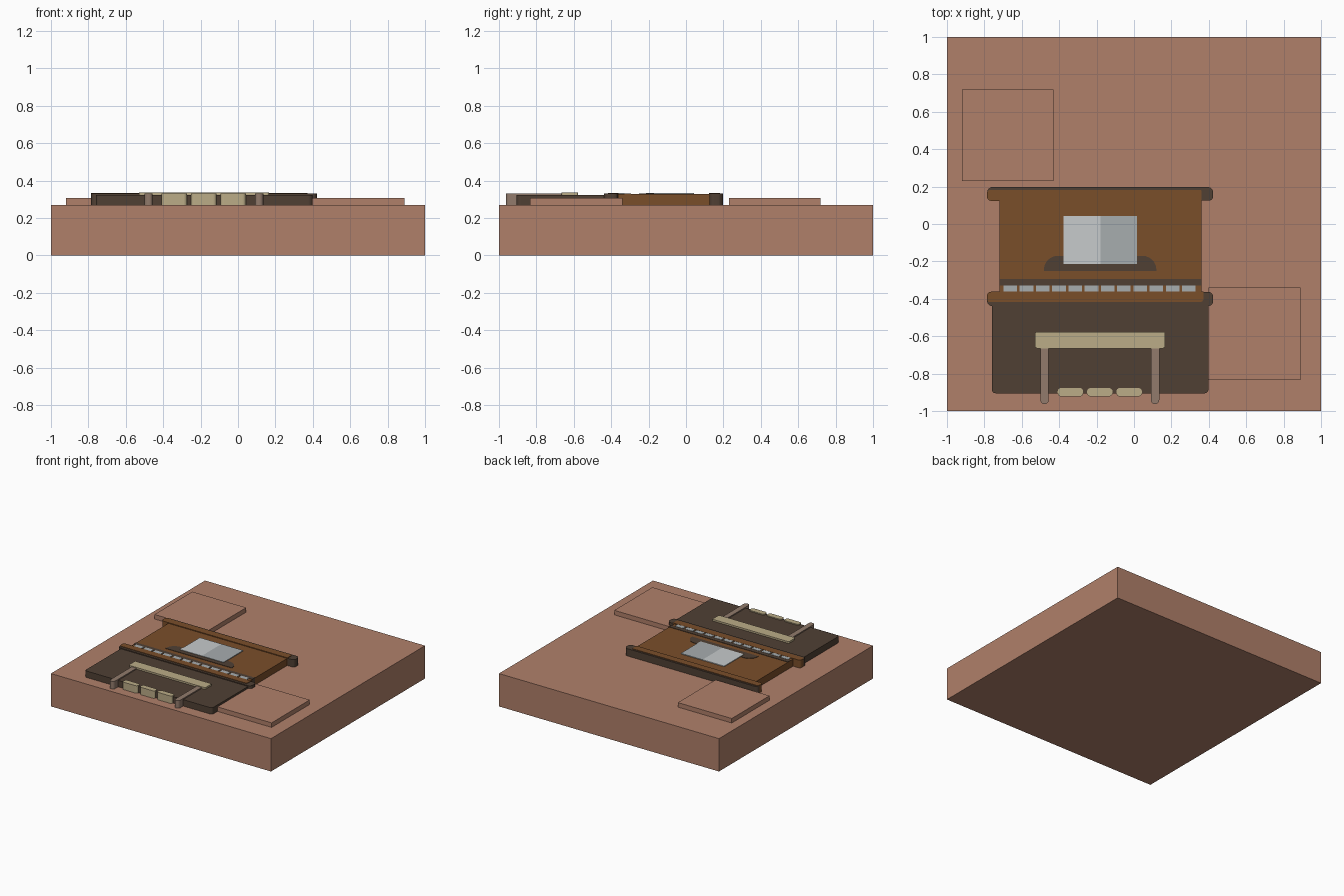
import bpy, bmesh, math

if "Cube" in bpy.data.objects:
    bpy.data.objects.remove(bpy.data.objects["Cube"])


def material(name, r, g, b):
    """Flat colour given as 0-255 sRGB, stored linear."""
    def lin(c):
        c /= 255
        return c / 12.92 if c <= 0.04045 else ((c + 0.055) / 1.055) ** 2.4
    m = bpy.data.materials.new(name)
    m.diffuse_color = (lin(r), lin(g), lin(b), 1)
    m.use_nodes = True
    m.node_tree.nodes["Principled BSDF"].inputs["Base Color"].default_value = m.diffuse_color
    return m


CLAY = material("clay", 176, 128, 106)
DARK = material("dark_wood", 80, 64, 52)
BROWN = material("brown_wood", 122, 78, 42)
KHAKI = material("khaki", 187, 172, 135)
LEG = material("leg_taupe", 146, 123, 108)
PAPER = material("paper_light", 199, 203, 204)
SHADE = material("paper_grey", 167, 173, 175)
FLOOR = 0.27


def slab(name, x0, x1, y0, y1, top, mat, radii=(0, 0, 0, 0), bottom=FLOOR):
    """Upright prism; corner radii in order lower left, lower right, upper right, upper left."""
    corners = [(x0, y0, 1, 1), (x1, y0, -1, 1), (x1, y1, -1, -1), (x0, y1, 1, -1)]
    points = []
    for i, ((x, y, sx, sy), r) in enumerate(zip(corners, radii)):
        if r == 0:
            points.append((x, y))
            continue
        for k in range(7):
            a = math.pi + i * math.pi / 2 + k * math.pi / 12
            points.append((x + sx * r + r * math.cos(a), y + sy * r + r * math.sin(a)))
    bm = bmesh.new()
    face = bm.faces.new([bm.verts.new((x, y, bottom)) for x, y in points])
    up = bmesh.ops.extrude_face_region(bm, geom=[face])["geom"]
    bmesh.ops.translate(bm, vec=(0, 0, top - bottom),
                        verts=[v for v in up if isinstance(v, bmesh.types.BMVert)])
    bmesh.ops.recalc_face_normals(bm, faces=bm.faces)
    mesh = bpy.data.meshes.new(name)
    bm.to_mesh(mesh)
    bm.free()
    mesh.materials.append(mat)
    obj = bpy.data.objects.new(name, mesh)
    bpy.context.collection.objects.link(obj)
    return obj


# base block and raised tiles
slab("base_block", -1, 1, -1, 1, FLOOR, CLAY, bottom=0)
slab("back_tile", -0.92, -0.43, 0.23, 0.72, 0.307, CLAY)
slab("right_tile", 0.398, 0.89, -0.835, -0.34, 0.307, CLAY)

# piano cabinet
slab("lower_cabinet", -0.76, 0.398, -0.905, -0.40, 0.323, DARK, (0.02, 0.02, 0, 0))
slab("upper_cabinet", -0.72, 0.36, -0.38, 0.14, 0.328, BROWN)

# lid and key shelf: dark rounded bars with a brown face
slab("lid_edge", -0.785, 0.423, 0.125, 0.198, 0.330, DARK, (0.022, 0.022, 0.03, 0.03))
slab("lid_face", -0.786, 0.362, 0.124, 0.183, 0.334, BROWN, (0.022, 0, 0.01, 0.02))
slab("shelf_edge", -0.785, 0.423, -0.438, -0.363, 0.330, DARK, (0.025, 0.025, 0.025, 0.025))
slab("shelf_face", -0.786, 0.372, -0.418, -0.362, 0.334, BROWN, (0.018, 0.02, 0, 0.022))

# keyboard
slab("key_rail", -0.72, 0.36, -0.33, -0.295, 0.331, DARK)
for i in range(12):
    x = -0.698 + i * 0.0868
    slab(f"key_{i + 1}", x, x + 0.073, -0.368, -0.328, 0.333, SHADE)

# music stand and open sheet
slab("music_stand", -0.482, 0.12, -0.252, -0.17, 0.331, DARK, (0, 0, 0.075, 0.075))
slab("left_page", -0.377, -0.18, -0.213, 0.043, 0.334, PAPER)
slab("right_page", -0.18, 0.017, -0.213, 0.043, 0.334, SHADE)

# pedals
for i in range(3):
    x = -0.408 + i * 0.157
    slab(f"pedal_{i + 1}", x, x + 0.136, -0.922, -0.877, 0.331, KHAKI, (0.018,) * 4)

# bench
for side, x in (("left", -0.50), ("right", 0.091)):
    slab(f"bench_leg_{side}", x, x + 0.044, -0.962, -0.64, 0.332, LEG, (0.02, 0.02, 0, 0))
slab("bench_seat", -0.53, 0.167, -0.665, -0.578, 0.337, KHAKI, (0.015, 0.015, 0.008, 0.008))
